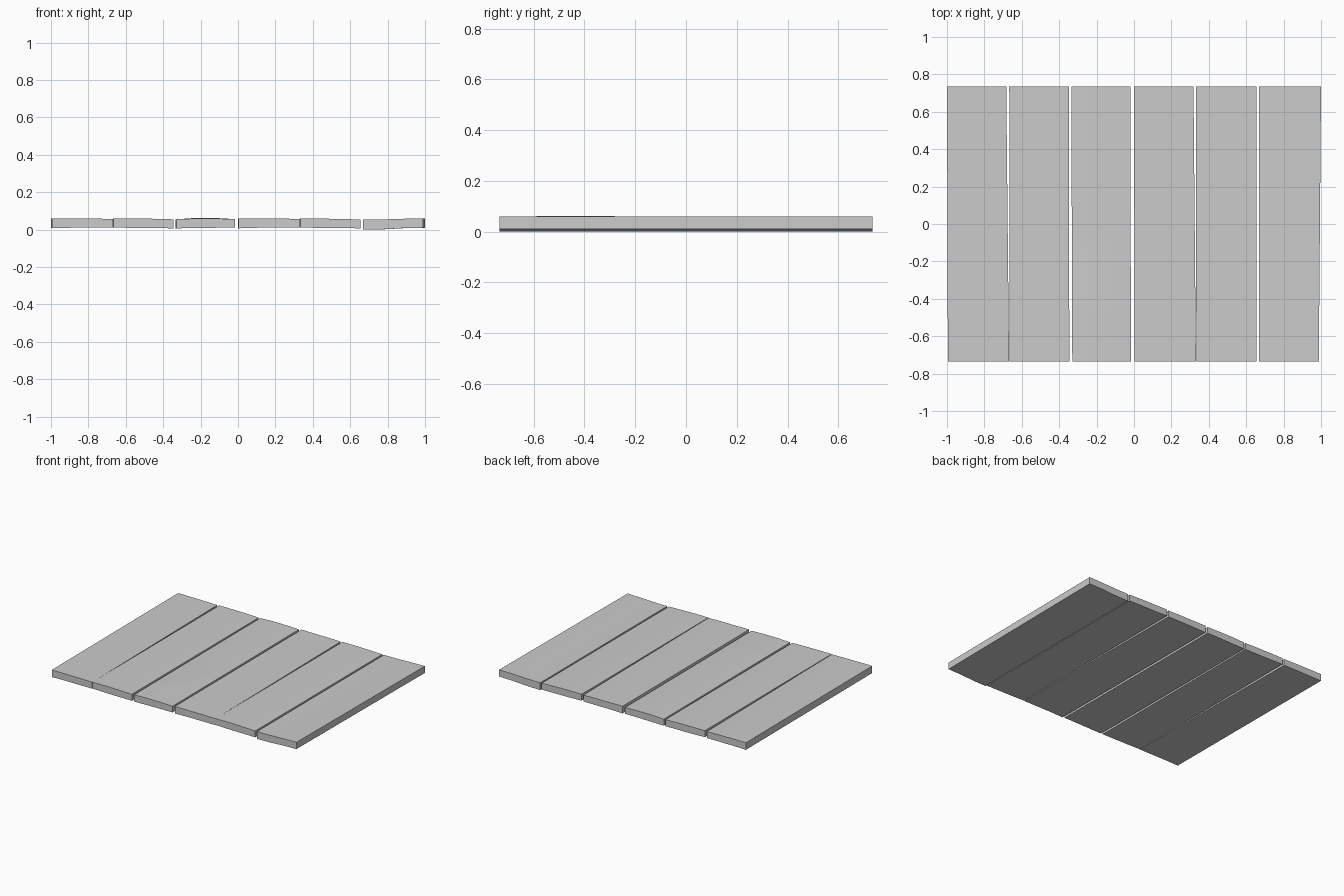
import bpy, bmesh

if "Cube" in bpy.data.objects:
    bpy.data.objects.remove(bpy.data.objects["Cube"])

HALF = 0.735
ROWS = (-HALF, -0.45, -0.1, 0.3, HALF)   # stations along each board
COLS = (0, 0.31, 0.68, 1)                # stations across each board


def blend(pair, t):
    return pair[0] + (pair[1] - pair[0]) * t


def plank(name, left, right, top, bottom, bulge=0.0):
    """left/right: x at (front, back); top/bottom: z at each column."""
    bm = bmesh.new()
    layers = []
    for heights in (bottom, top):
        layer = []
        for j, y in enumerate(ROWS):
            t = (y + HALF) / (2 * HALF)
            row = []
            for i, c in enumerate(COLS):
                x = blend((blend(left, t), blend(right, t)), c)
                z = heights[i]
                # slight worn hump near the front of a board
                if heights is top and j == 1 and i in (1, 2):
                    z += bulge
                row.append(bm.verts.new((x, y, z)))
            layer.append(row)
        layers.append(layer)
    lo, hi = layers
    nr, nc = len(ROWS), len(COLS)
    for j in range(nr - 1):
        for i in range(nc - 1):
            for g in layers:
                bm.faces.new((g[j][i], g[j][i + 1], g[j + 1][i + 1], g[j + 1][i]))
        for i in (0, nc - 1):
            bm.faces.new((lo[j][i], lo[j + 1][i], hi[j + 1][i], hi[j][i]))
    for i in range(nc - 1):
        for j in (0, nr - 1):
            bm.faces.new((lo[j][i], lo[j][i + 1], hi[j][i + 1], hi[j][i]))
    bmesh.ops.recalc_face_normals(bm, faces=bm.faces)
    mesh = bpy.data.meshes.new(name)
    bm.to_mesh(mesh)
    bm.free()
    bpy.context.collection.objects.link(bpy.data.objects.new(name, mesh))


# Six slightly uneven floor boards, left to right
plank("board_1", (-0.995, -1.0), (-0.668, -0.683),
      (0.060, 0.060, 0.059, 0.057), (0.008, 0.010, 0.010, 0.010))
plank("board_2", (-0.666, -0.667), (-0.346, -0.347),
      (0.059, 0.059, 0.058, 0.055), (0.012, 0.009, 0.008, 0.007))
plank("board_3", (-0.330, -0.335), (-0.016, -0.020),
      (0.055, 0.059, 0.059, 0.056), (0.007, 0.008, 0.010, 0.010), 0.003)
plank("board_4", (0.003, 0.0), (0.331, 0.318),
      (0.060, 0.059, 0.059, 0.057), (0.007, 0.010, 0.010, 0.010))
plank("board_5", (0.333, 0.332), (0.654, 0.655),
      (0.059, 0.059, 0.057, 0.054), (0.012, 0.009, 0.008, 0.007))
plank("board_6", (0.668, 0.667), (0.988, 1.0),
      (0.053, 0.054, 0.058, 0.060), (0.000, 0.001, 0.008, 0.010))
